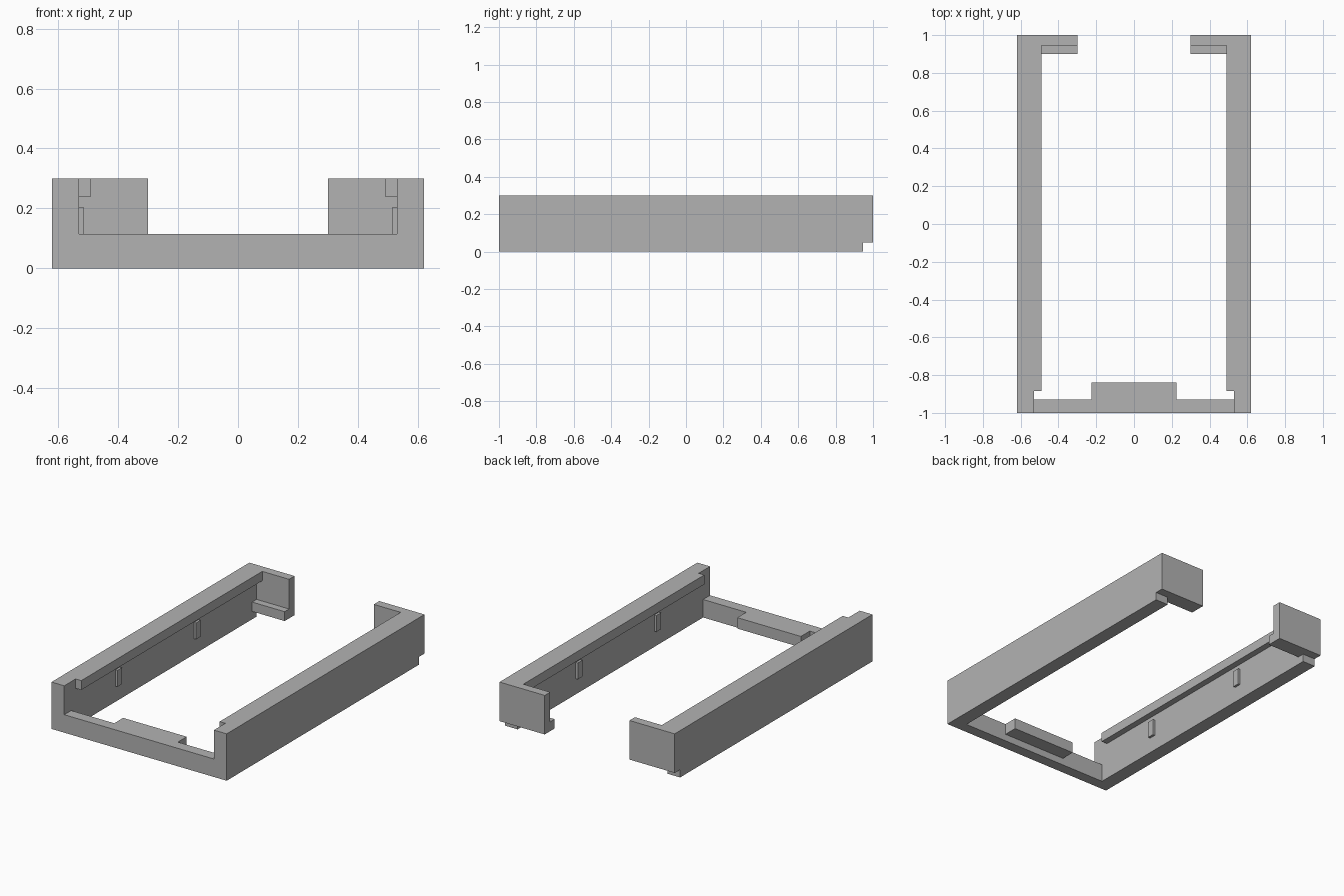
import bpy
import bmesh

cube = bpy.data.objects.get("Cube")
if cube:
    bpy.data.objects.remove(cube, do_unlink=True)

GREY = (0.45, 0.45, 0.45, 1.0)
grey = bpy.data.materials.new("plain_grey")
grey.use_nodes = True
grey.diffuse_color = GREY
grey.node_tree.nodes["Principled BSDF"].inputs["Base Color"].default_value = GREY

WALL, OUTER, HOOK = 0.53, 0.62, 0.30     # inner wall, outer wall, hook end (x)
HEIGHT, BAR_TOP, STEP = 0.30, 0.115, 0.05
STEP_Y = 0.945
OVERLAP = 0.03


def prism(name, x0, x1, outline):
    """Extrude a (y, z) outline from x0 to x1."""
    x0, x1 = sorted((x0, x1))
    bm = bmesh.new()
    face = bm.faces.new([bm.verts.new((x0, y, z)) for y, z in outline])
    side = bmesh.ops.extrude_face_region(bm, geom=[face])
    moved = [v for v in side["geom"] if isinstance(v, bmesh.types.BMVert)]
    bmesh.ops.translate(bm, verts=moved, vec=(x1 - x0, 0, 0))
    bmesh.ops.recalc_face_normals(bm, faces=bm.faces)
    mesh = bpy.data.meshes.new(name)
    bm.to_mesh(mesh)
    bm.free()
    mesh.materials.append(grey)
    obj = bpy.data.objects.new(name, mesh)
    bpy.context.scene.collection.objects.link(obj)
    return obj


def box(name, x0, x1, y0, y1, z0, z1):
    return prism(name, x0, x1, [(y0, z0), (y1, z0), (y1, z1), (y0, z1)])


# Front bar: the base that all structural pieces are fused into
frame = box("frame", -OUTER, OUTER, -1, -0.93, 0, BAR_TOP)

pieces = []
for side, s in (("left", 1), ("right", -1)):
    # Side wall, stepped at the lower back end
    pieces.append(prism(side + "_wall", s * WALL, s * OUTER, [
        (-1, 0), (STEP_Y, 0), (STEP_Y, STEP), (1, STEP), (1, HEIGHT), (-1, HEIGHT)]))
    # Overhanging lip along the top of the wall
    pieces.append(box(side + "_lip", s * 0.49, s * (WALL + OVERLAP),
                      -0.885, 1, 0.24, HEIGHT))
    # Back plate turning inwards
    pieces.append(box(side + "_back_plate", s * HOOK, s * (WALL + OVERLAP),
                      STEP_Y, 1, STEP, HEIGHT))

    # Ledge at the foot of the back plate
    box(side + "_back_ledge", s * HOOK, s * WALL, 0.90, STEP_Y, STEP, 0.11)
    # Small ribs on the inner wall
    for place, y in (("front", -0.46), ("rear", 0.335)):
        box(f"{side}_{place}_rib", s * 0.515, s * WALL,
            y - 0.023, y + 0.023, 0.10, 0.205)

# Support tab behind the front bar
box("front_tab", -0.225, 0.225, -0.93, -0.84, 0.045, BAR_TOP)

# Fuse the structural pieces into one clean body
for piece in pieces:
    mod = frame.modifiers.new(piece.name, 'BOOLEAN')
    mod.operation = 'UNION'
    mod.solver = 'EXACT'
    mod.object = piece
graph = bpy.context.evaluated_depsgraph_get()
body = bpy.data.meshes.new_from_object(frame.evaluated_get(graph))
frame.modifiers.clear()
frame.data = body
for piece in pieces:
    bpy.data.objects.remove(piece, do_unlink=True)

# Merge coplanar faces left by the fusing
bm = bmesh.new()
bm.from_mesh(body)
bmesh.ops.remove_doubles(bm, verts=bm.verts, dist=0.0001)
bmesh.ops.dissolve_limit(bm, angle_limit=0.01, verts=bm.verts, edges=bm.edges)
bm.to_mesh(body)
bm.free()
body.materials.clear()
body.materials.append(grey)
for poly in body.polygons:
    poly.material_index = 0
